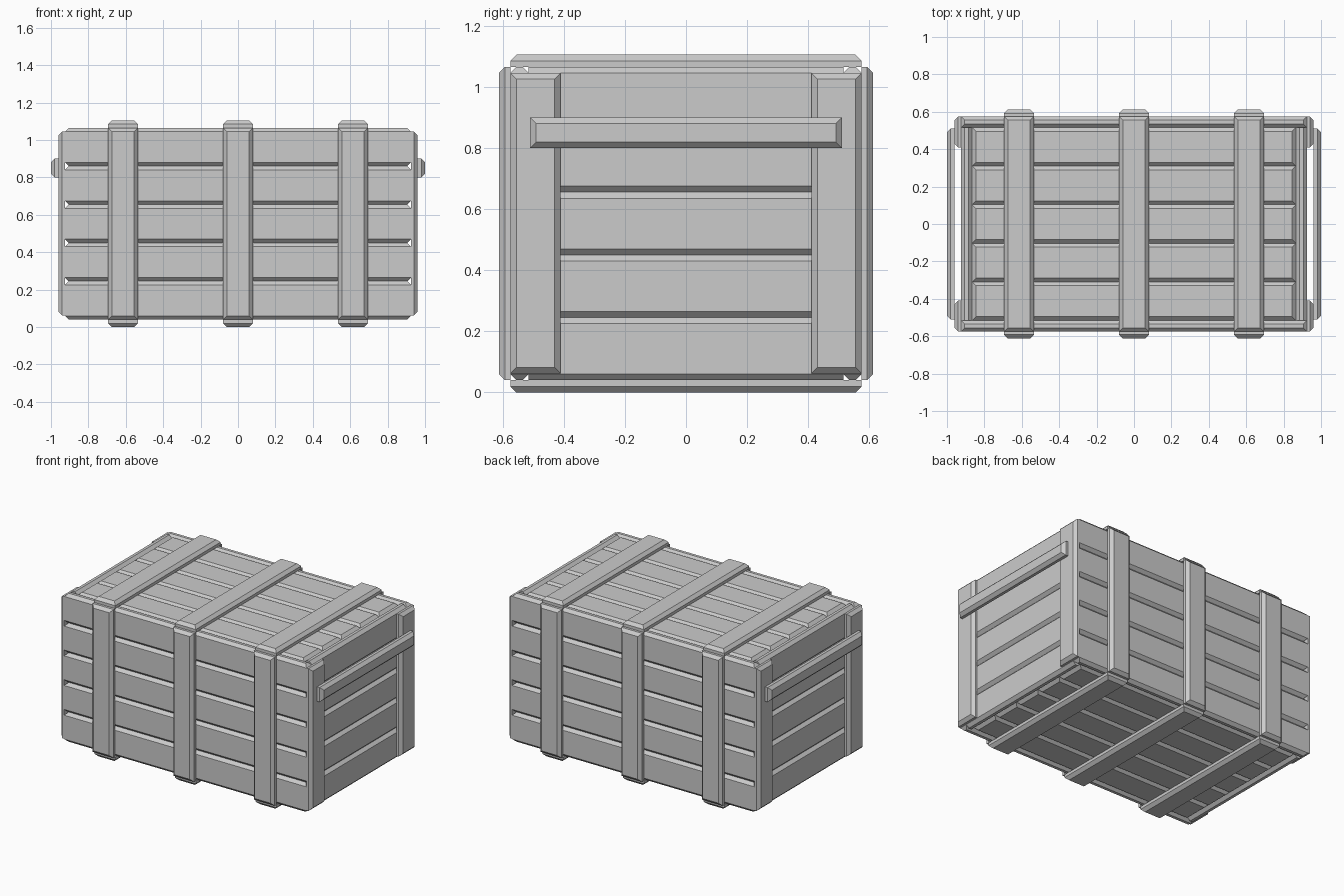
import bpy
import bmesh
from mathutils import Vector

cube = bpy.data.objects.get("Cube")
if cube:
    bpy.data.objects.remove(cube, do_unlink=True)

grey = bpy.data.materials.new("plain grey")
grey.use_nodes = True
COLOUR = (0.6, 0.6, 0.6, 1)
grey.diffuse_color = COLOUR
grey.node_tree.nodes["Principled BSDF"].inputs["Base Color"].default_value = COLOUR

CHAMFER = 0.02
HALF_X, HALF_Y = 0.925, 0.575      # outer size of the crate walls
LOW, HIGH = 0.04, 1.065            # bottom and top of the crate walls
WALL = 0.06
INNER_X, INNER_Y = HALF_X - WALL, HALF_Y - WALL
PLANKS = 5


def board(name, xs, ys, zs, along=(), outward=None):
    """Box chamfered on edges along given axes, or around its outward face."""
    spans = [sorted(s) for s in (xs, ys, zs)]
    centre = Vector([(a + b) / 2 for a, b in spans])
    size = [b - a for a, b in spans]
    bm = bmesh.new()
    bmesh.ops.create_cube(bm, size=1)
    bmesh.ops.scale(bm, vec=size, verts=bm.verts)

    def chosen(edge):
        a, b = (v.co for v in edge.verts)
        if outward:
            axis, sign = outward
            return a[axis] * sign > 0 and b[axis] * sign > 0
        return any(abs(a[i] - b[i]) > 0.001 for i in along)

    edges = [e for e in bm.edges if chosen(e)]
    bmesh.ops.bevel(bm, geom=edges, offset=CHAMFER, segments=1, affect='EDGES')
    bmesh.ops.recalc_face_normals(bm, faces=bm.faces)
    mesh = bpy.data.meshes.new(name)
    bm.to_mesh(mesh)
    bm.free()
    mesh.materials.append(grey)
    obj = bpy.data.objects.new(name, mesh)
    obj.location = centre
    bpy.context.collection.objects.link(obj)
    return obj


def strips(low, high):
    """Split a span into equal plank widths."""
    step = (high - low) / PLANKS
    return [(low + i * step, low + (i + 1) * step) for i in range(PLANKS)]


# Long walls and end walls
for i, zs in enumerate(strips(LOW, HIGH), 1):
    for side, s in (("front", -1), ("back", 1)):
        board(f"{side}_plank_{i}", (-HALF_X, HALF_X),
              (s * INNER_Y, s * HALF_Y), zs, along=(0, 1))
    for side, s in (("left", 1), ("right", -1)):
        board(f"{side}_end_plank_{i}", (s * INNER_X, s * HALF_X),
              (-INNER_Y, INNER_Y), zs, along=(1,))

# Lid and floor
for i, ys in enumerate(strips(-INNER_Y, INNER_Y), 1):
    board(f"lid_plank_{i}", (-INNER_X, INNER_X), ys, (HIGH - WALL, HIGH), outward=(2, 1))
    board(f"floor_plank_{i}", (-INNER_X, INNER_X), ys, (LOW, LOW + WALL), outward=(2, -1))

# Three straps wrapping the crate
for place, x in (("right", -0.615), ("middle", 0), ("left", 0.615)):
    xs = (x - 0.08, x + 0.08)
    board(f"{place}_top_strap", xs, (-HALF_Y, HALF_Y), (HIGH, HIGH + 0.04), outward=(2, 1))
    board(f"{place}_bottom_strap", xs, (-HALF_Y, HALF_Y), (0, LOW), outward=(2, -1))
    for side, s in (("front", -1), ("back", 1)):
        board(f"{place}_{side}_strap", xs, (s * HALF_Y, s * (HALF_Y + 0.037)),
              (LOW, HIGH), outward=(1, s))

# Corner posts and carrying bars on both ends
for end, s in (("left", 1), ("right", -1)):
    for side, t in (("front", -1), ("back", 1)):
        board(f"{end}_{side}_post", (s * HALF_X, s * 0.96),
              (t * 0.41, t * HALF_Y), (0.062, 1.045), outward=(0, s))
    board(f"{end}_handle_bar", (s * 0.96, s), (-0.51, 0.51), (0.8, 0.9), outward=(0, s))
